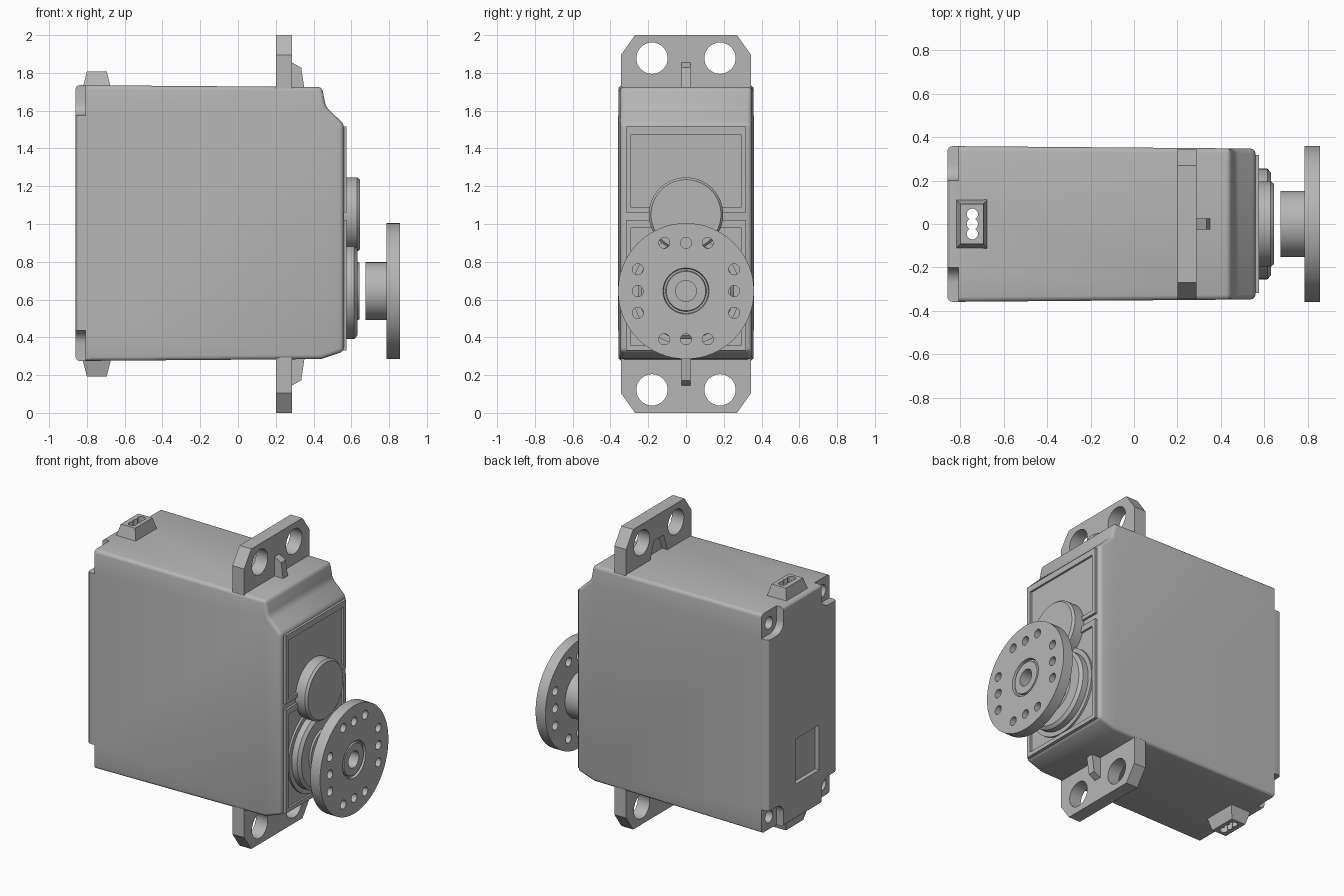
import bpy, bmesh, math
from mathutils import Matrix, Vector

cube = bpy.data.objects.get("Cube")
if cube:
    bpy.data.objects.remove(cube, do_unlink=True)

GREY = (0.47, 0.47, 0.47, 1)
mat = bpy.data.materials.new("plain grey")
mat.use_nodes = True
mat.diffuse_color = GREY
mat.node_tree.nodes["Principled BSDF"].inputs["Base Color"].default_value = GREY

MID = 1.0          # height of the mirror plane for the ears
SHAFT_Z = 0.645    # output shaft height
SHAPE = {"x": lambda a, b, d: (d, a, b),
         "y": lambda a, b, d: (a, d, b),
         "z": lambda a, b, d: (a, b, d)}


def finish(name, bm):
    bmesh.ops.recalc_face_normals(bm, faces=bm.faces)
    mesh = bpy.data.meshes.new(name)
    bm.to_mesh(mesh)
    bm.free()
    mesh.materials.append(mat)
    ob = bpy.data.objects.new(name, mesh)
    bpy.context.collection.objects.link(ob)
    return ob


def prism(name, axis, pts, lo, hi):
    """Extrude a 2D outline along an axis."""
    bm = bmesh.new()
    face = bm.faces.new([bm.verts.new(SHAPE[axis](a, b, lo)) for a, b in pts])
    top = bmesh.ops.extrude_face_region(bm, geom=[face])["geom"]
    shift = Vector(SHAPE[axis](0, 0, hi - lo))
    bmesh.ops.translate(bm, vec=shift, verts=[v for v in top if isinstance(v, bmesh.types.BMVert)])
    return finish(name, bm)


def rect(a0, b0, a1, b1):
    return [(a0, b0), (a1, b0), (a1, b1), (a0, b1)]


def circle(a, b, r, n=32):
    return [(a + r * math.cos(i * math.tau / n), b + r * math.sin(i * math.tau / n)) for i in range(n)]


def lathe(name, z, profile, steps=64):
    """Spin (x, radius) points round the x axis at height z."""
    bm = bmesh.new()
    vs = [bm.verts.new((x, 0, z + r)) for x, r in profile]
    es = [bm.edges.new(p) for p in zip(vs, vs[1:])]
    bmesh.ops.spin(bm, geom=vs + es, cent=(0, 0, z), axis=(1, 0, 0), angle=math.tau, steps=steps)
    bmesh.ops.remove_doubles(bm, verts=bm.verts, dist=0.0005)
    return finish(name, bm)


def apply(ob):
    dg = bpy.context.evaluated_depsgraph_get()
    mesh = bpy.data.meshes.new_from_object(ob.evaluated_get(dg))
    ob.modifiers.clear()
    ob.data = mesh


def bevel(ob, width, segments=3):
    mod = ob.modifiers.new("bevel", "BEVEL")
    mod.width, mod.segments, mod.limit_method = width, segments, "ANGLE"
    apply(ob)


def cut(ob, cutters):
    for c in cutters:
        mod = ob.modifiers.new("cut", "BOOLEAN")
        mod.operation, mod.solver, mod.object = "DIFFERENCE", "EXACT", c
        apply(ob)
        bpy.data.objects.remove(c, do_unlink=True)


# Main case, slightly narrower toward the shaft end
case = prism("case", "y", [(-0.86, 0.275), (0.44, 0.285), (0.56, 0.325), (0.56, 1.53),
                           (0.465, 1.62), (0.445, 1.725), (-0.86, 1.735)], -1, 1)
for v in case.data.vertices:
    v.co.y *= 0.359 - 0.008 * (v.co.x + 0.86)
bevel(case, 0.022)

# Screw notches in the four rear corners
cutters = []
for s in (-1, 1):
    for inner, outer, hole in ((1.575, 1.9, 1.65), (0.435, 0.1, 0.36)):
        notch = prism("notch_cutter", "x", rect(s * 0.2, inner, s * 0.5, outer), -1, -0.808)
        bm = bmesh.new()
        bm.from_mesh(notch.data)
        corner = [e for e in bm.edges if all(abs(v.co.y - s * 0.2) < 0.001 and
                                             abs(v.co.z - inner) < 0.001 for v in e.verts)]
        bmesh.ops.bevel(bm, geom=corner, offset=0.07, segments=6, profile=0.5, affect="EDGES")
        bm.to_mesh(notch.data)
        bm.free()
        cutters += [notch, prism("screw_cutter", "x", circle(s * 0.28, hole, 0.04, 24), -0.9, -0.7)]
# Rear window and the lead holes
cutters.append(prism("window_cutter", "x", rect(-0.175, 0.51, 0.075, 0.81), -1, -0.83))


def lead_cutters():
    return [prism("lead_cutter", "z", circle(-0.745, y, 0.026, 20), -0.1, 2.1) for y in (-0.045, 0, 0.045)]


cut(case, cutters + lead_cutters())

# Raised frames on the shaft face
for name, z0, z1 in (("upper_frame", 1.06, 1.515), ("lower_frame", 0.33, 1.02)):
    frame = prism(name, "x", rect(-0.318, z0, 0.318, z1), 0.54, 0.575)
    cut(frame, [prism("frame_cutter", "x", rect(-0.29, z0 + 0.027, 0.29, z1 - 0.04), 0.562, 0.7)])

# Gear covers
lathe("gear_cover", 1.05, [(0.54, 0), (0.54, 0.197), (0.63, 0.197), (0.645, 0.185), (0.645, 0)])
lathe("shaft_cover", SHAFT_Z, [(0.54, 0), (0.54, 0.285), (0.575, 0.285), (0.575, 0.255), (0.615, 0.255),
                               (0.632, 0.235), (0.632, 0.155), (0.643, 0.15), (0.643, 0)])

# Output horn: hub, disc, ringed centre and bolt holes
horn = lathe("output_horn", SHAFT_Z, [(0.675, 0), (0.675, 0.153), (0.785, 0.153), (0.785, 0.36), (0.857, 0.36),
                                      (0.857, 0.122), (0.84, 0.118), (0.84, 0.108), (0.853, 0.104),
                                      (0.853, 0.055), (0.75, 0.055), (0.75, 0)])
spots = {(a * s, b * t) for s in (-1, 1) for t in (-1, 1)
         for a, b in ((0, 0.255), (0.115, 0.255), (0.255, 0.115), (0.255, 0))}
cut(horn, [prism("bolt_cutter", "x", circle(y, SHAFT_Z + z, 0.029, 20), 0.7, 0.9) for y, z in sorted(spots)])

# Mounting ears, ribs and lead clips, top and bottom
for side, f in (("top", 1), ("bottom", -1)):
    def m(pts):
        return [(a, MID + f * b) for a, b in pts]
    ear = prism(side + "_ear", "x", m([(-0.345, 0.69), (0.345, 0.69), (0.345, 0.895), (0.27, 1),
                                       (-0.27, 1), (-0.345, 0.895)]), 0.2, 0.287)
    holes = [prism("ear_cutter", "x", m(circle(s * 0.18, 0.878, 0.083)), 0.1, 0.4) for s in (-1, 1)]
    pocket = prism("pocket_cutter", "x", m([(-0.1, 0.7), (0.1, 0.7), (0.05, 0.84), (-0.05, 0.84)]), 0.1, 0.24)
    cut(ear, holes + [pocket])
    prism(side + "_rib", "y", m([(0.28, 0.69), (0.355, 0.69), (0.335, 0.828), (0.28, 0.858)]), -0.025, 0.025)

    clip = prism(side + "_clip", "z", rect(-0.823, -0.117, -0.672, 0.117), MID + f * 0.715, MID + f * 0.807)
    for v in clip.data.vertices:
        if abs(v.co.z - MID) > 0.8:
            v.co.x = -0.747 + (v.co.x + 0.747) * 0.7
            v.co.y *= 0.78
    cut(clip, lead_cutters())

# Smooth the round parts, keep edges sharp
bpy.ops.object.select_all(action="DESELECT")
for ob in bpy.context.collection.objects:
    if ob.type == "MESH" and mat.name in ob.data.materials:
        ob.select_set(True)
        bpy.context.view_layer.objects.active = ob
bpy.ops.object.shade_smooth_by_angle(angle=math.radians(30))
